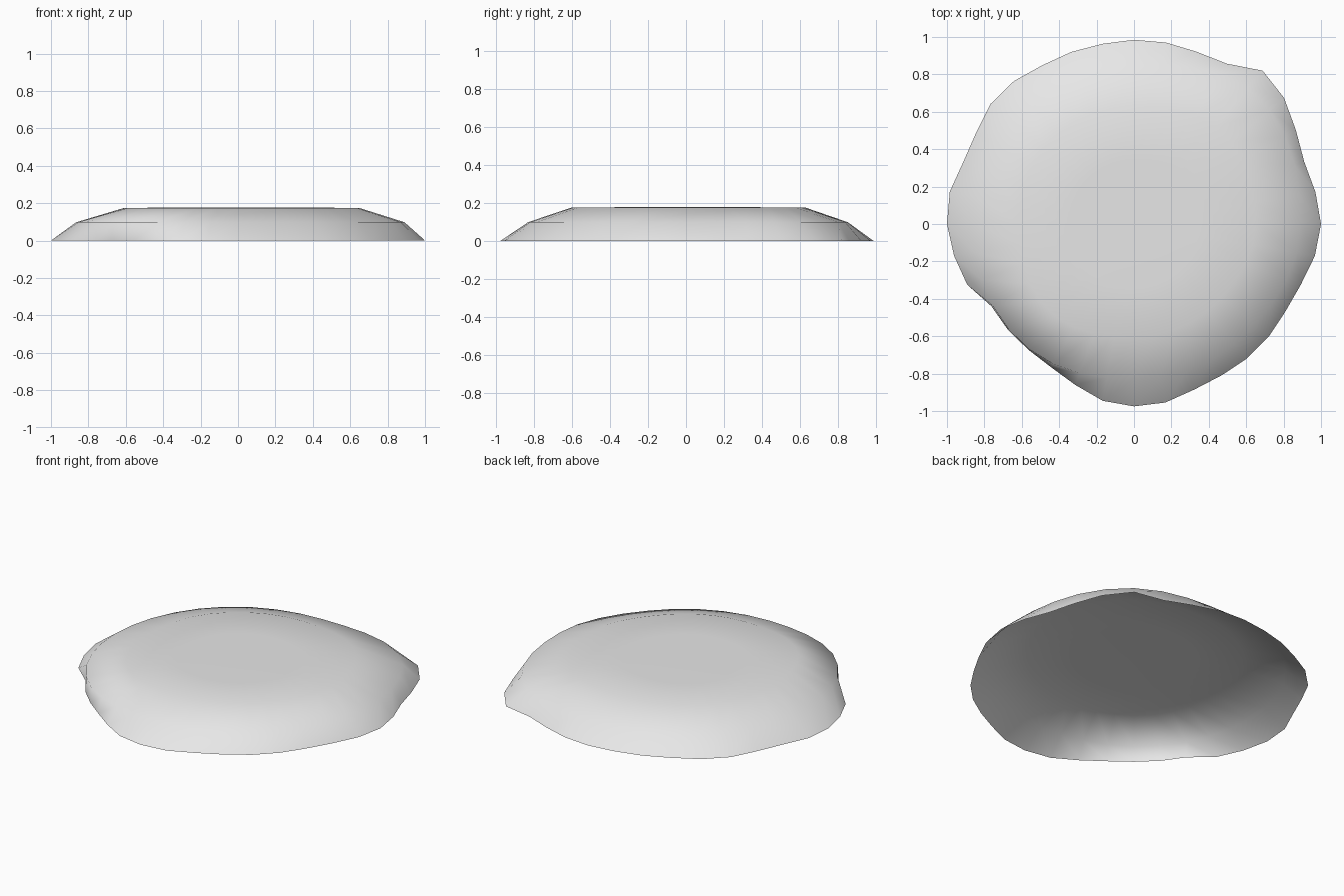
import bpy, bmesh, math

if "Cube" in bpy.data.objects:
    bpy.data.objects.remove(bpy.data.objects["Cube"])

STEPS = 36

# Rim radius every ten degrees, starting at +x
RIM = [1.0, .985, .969, 1.0, 1.048, 1.07, .99, .98, .985,
       .985, .978, .979, .98, .998, 1.0, .975, .971, 1.0,
       1.0, .977, .949, .88, .88, .878, .885, .916, .96,
       .975, .969, .942, .935, .939, .939, .935, .949, .982]

# Shoulder and plateau radii every 45 degrees
SHOULDER = [.89, .95, .85, .87, .865, .875, .83, .84]
PLATEAU = [.65, .68, .63, .63, .61, .65, .605, .61]


def ease(values, i):
    """Smoothly blend a short closed list of radii around the circle."""
    t = i / STEPS * len(values)
    k = int(t)
    f = (1 - math.cos((t - k) * math.pi)) / 2
    return values[k % len(values)] * (1 - f) + values[(k + 1) % len(values)] * f


def add_ring(bm, radii, z, scale=1.0):
    ring = []
    for i in range(STEPS):
        a = math.tau * i / STEPS
        r = ease(radii, i) * scale
        ring.append(bm.verts.new((r * math.cos(a), r * math.sin(a), z)))
    return ring


# Stone material
stone = bpy.data.materials.new("light_grey_stone")
stone.use_nodes = True
grey = (0.8, 0.8, 0.8, 1.0)
stone.diffuse_color = grey
stone.node_tree.nodes["Principled BSDF"].inputs["Base Color"].default_value = grey

# Open shell: rim, shoulder, plateau edge, inner plateau, centre
bm = bmesh.new()
rings = [add_ring(bm, RIM, 0.0),
         add_ring(bm, SHOULDER, 0.098),
         add_ring(bm, PLATEAU, 0.174),
         add_ring(bm, PLATEAU, 0.177, 0.55)]
for low, high in zip(rings, rings[1:]):
    for i in range(STEPS):
        j = (i + 1) % STEPS
        bm.faces.new((low[i], low[j], high[j], high[i]))
centre = bm.verts.new((0, 0, 0.178))
for i in range(STEPS):
    bm.faces.new((rings[-1][i], rings[-1][(i + 1) % STEPS], centre))
for face in bm.faces:
    face.smooth = True

mesh = bpy.data.meshes.new("flat_stone")
bm.to_mesh(mesh)
bm.free()
mesh.materials.append(stone)
flat_stone = bpy.data.objects.new("flat_stone", mesh)
bpy.context.collection.objects.link(flat_stone)
